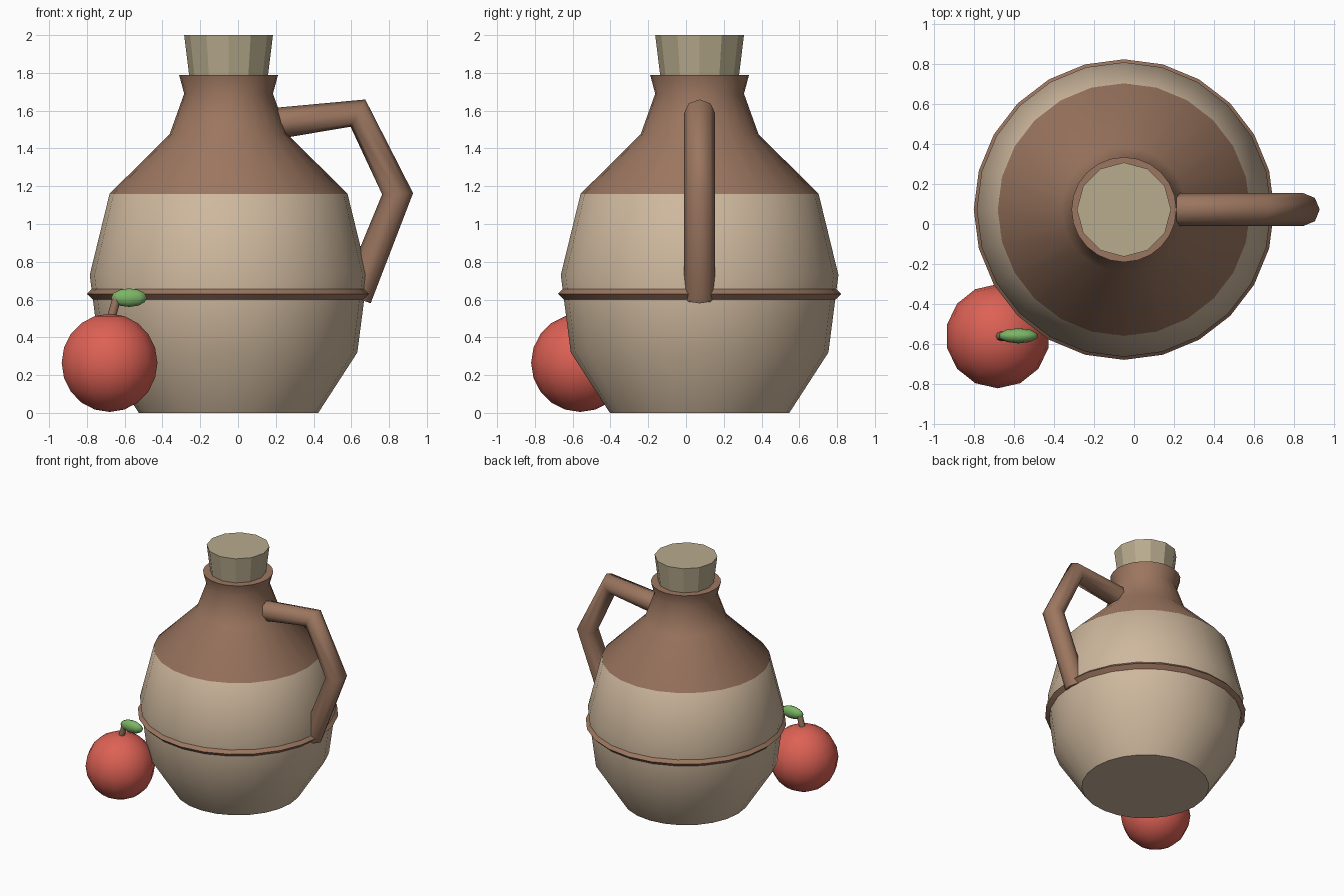
import bpy, bmesh, math
from mathutils import Matrix, Vector

if "Cube" in bpy.data.objects:
    bpy.data.objects.remove(bpy.data.objects["Cube"])

AXIS = Vector((-0.05, 0.072, 0))      # centre line of the jug


def material(name, rgb):
    m = bpy.data.materials.new(name)
    m.diffuse_color = (*rgb, 1)
    m.use_nodes = True
    m.node_tree.nodes["Principled BSDF"].inputs["Base Color"].default_value = m.diffuse_color
    return m


BROWN = material("brown_glaze", (0.33, 0.18, 0.115))
CREAM = material("cream_clay", (0.62, 0.48, 0.34))
CORK = material("cork", (0.48, 0.41, 0.27))
RED = material("red_skin", (0.72, 0.12, 0.09))
GREEN = material("leaf_green", (0.2, 0.46, 0.13))


def finish(name, bm, mats, location, smooth_angle=None):
    bmesh.ops.recalc_face_normals(bm, faces=bm.faces)
    me = bpy.data.meshes.new(name)
    bm.to_mesh(me)
    bm.free()
    ob = bpy.data.objects.new(name, me)
    bpy.context.collection.objects.link(ob)
    ob.location = location
    for m in mats:
        me.materials.append(m)
    if smooth_angle:
        bpy.ops.object.select_all(action='DESELECT')
        ob.select_set(True)
        bpy.context.view_layer.objects.active = ob
        bpy.ops.object.shade_smooth_by_angle(angle=math.radians(smooth_angle))
    return ob


def lathe(profile, sides, closed=False, split_z=None):
    """Spin (radius, z) points; cap both ends, or join them when closed."""
    bm = bmesh.new()
    rings = []
    for r, z in profile:
        rings.append([bm.verts.new((r * math.cos(a), r * math.sin(a), z))
                      for a in (2 * math.pi * i / sides for i in range(sides))])
    pairs = list(zip(rings, rings[1:]))
    if closed:
        pairs.append((rings[-1], rings[0]))
    else:
        bm.faces.new(rings[0])
        bm.faces.new(rings[-1])
    for lo, hi in pairs:
        for i in range(sides):
            j = (i + 1) % sides
            bm.faces.new((lo[i], lo[j], hi[j], hi[i]))
    if split_z:
        for f in bm.faces:
            f.material_index = int(f.calc_center_median().z > split_z)
    return bm


# Jug: cream belly, brown shoulder and neck
jug = [(0.475, 0), (0.682, 0.32), (0.735, 0.73), (0.63, 1.16),
       (0.312, 1.475), (0.235, 1.69), (0.262, 1.79)]
finish("jug_body", lathe(jug, 24, split_z=1.16), [CREAM, BROWN], AXIS, 50)

# Diamond-section band round the belly
band = [(0.75, 0.63), (0.72, 0.66), (0.69, 0.63), (0.72, 0.60)]
finish("belly_band", lathe(band, 24, closed=True), [BROWN], AXIS, 40)

# Cork stopper
finish("stopper", lathe([(0.198, 1.70), (0.235, 2.0)], 12), [CORK], AXIS)


# Tubes along a path
def tube(name, points, radius, mat):
    cu = bpy.data.curves.new(name, 'CURVE')
    cu.dimensions = '3D'
    cu.bevel_depth = radius
    cu.bevel_resolution = 2
    cu.use_fill_caps = True
    sp = cu.splines.new('POLY')
    sp.points.add(len(points) - 1)
    for p, co in zip(sp.points, points):
        p.co = (*co, 1)
    sp.use_smooth = True
    cu.materials.append(mat)
    ob = bpy.data.objects.new(name, cu)
    bpy.context.collection.objects.link(ob)
    return ob


y = AXIS.y
tube("handle", [(0.22, y, 1.535), (0.635, y, 1.587), (0.845, y, 1.16),
                (0.626, y, 0.61)], 0.082, BROWN)
tube("fruit_stem", [(-0.68, -0.56, 0.47), (-0.64, -0.56, 0.615)], 0.023, BROWN)


# Fruit and leaf
def ball(name, centre, size, segments, rings, mat):
    bm = bmesh.new()
    bmesh.ops.create_uvsphere(bm, u_segments=segments, v_segments=rings, radius=1,
                              matrix=Matrix.Diagonal((*size, 1)))
    finish(name, bm, [mat], centre, 60)


ball("fruit", (-0.68, -0.56, 0.265), (0.26, 0.26, 0.26), 14, 10, RED)
ball("leaf", (-0.577, -0.558, 0.61), (0.1, 0.038, 0.049), 10, 6, GREEN)
